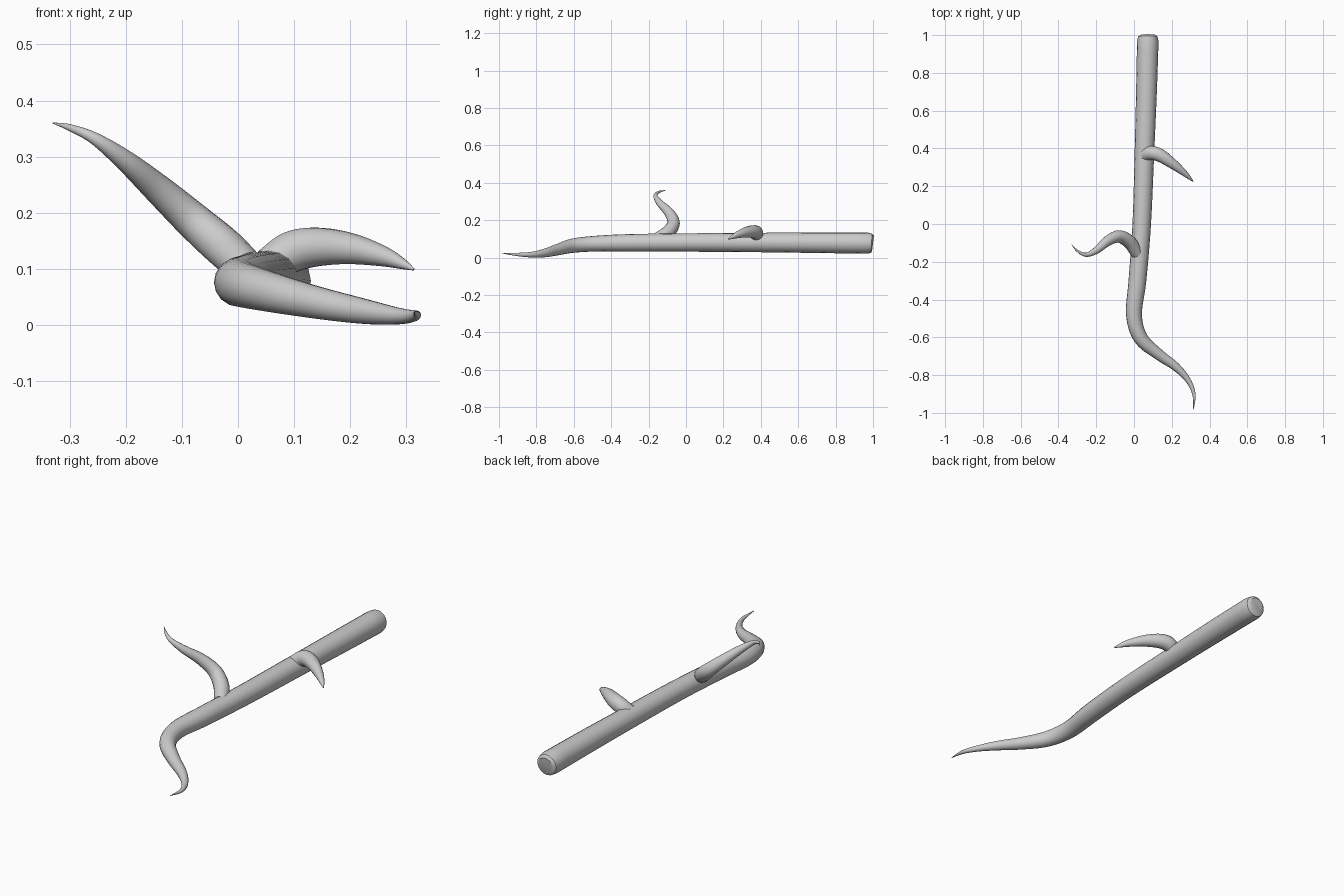
import bpy, bmesh, math
from mathutils import Vector

if "Cube" in bpy.data.objects:
    bpy.data.objects.remove(bpy.data.objects["Cube"])

SIDES = 16


def spline(keys, steps):
    """Catmull-Rom through (x, y, z, radius) keys."""
    k = [Vector(p) for p in keys]
    k = [k[0] * 2 - k[1]] + k + [k[-1] * 2 - k[-2]]
    out = []
    for a, b, c, d in zip(k, k[1:], k[2:], k[3:]):
        for s in range(steps):
            t = s / steps
            out.append(0.5 * (2 * b + (c - a) * t + (2 * a - 5 * b + 4 * c - d) * t * t
                              + (3 * b - a - 3 * c + d) * t ** 3))
    return out + [k[-2]]


def tapered_tube(name, keys, steps=5, butt=()):
    """Sweep a round section along the path; butt = extra rings before the start."""
    pts = [Vector(p) for p in butt] + spline(keys, steps)
    pos = [p.to_3d() for p in pts]
    bm = bmesh.new()
    rings, prev, side = [], None, None
    for i, p in enumerate(pts):
        tan = (pos[min(i + 1, len(pos) - 1)] - pos[max(i - 1, 0)]).normalized()
        if prev is None:
            side = tan.orthogonal().normalized()
        else:
            side = prev.rotation_difference(tan) @ side
        up = tan.cross(side)
        prev = tan
        r = max(p[3], 0.001)
        rings.append([bm.verts.new(pos[i] + r * (side * math.cos(a) + up * math.sin(a)))
                      for a in (2 * math.pi * j / SIDES for j in range(SIDES))])
    for r0, r1 in zip(rings, rings[1:]):
        for j in range(SIDES):
            n = (j + 1) % SIDES
            bm.faces.new((r0[j], r0[n], r1[n], r1[j]))
    bm.faces.new(rings[0][::-1])
    bm.faces.new(rings[-1])
    bmesh.ops.recalc_face_normals(bm, faces=bm.faces)
    me = bpy.data.meshes.new(name)
    bm.to_mesh(me)
    bm.free()
    ob = bpy.data.objects.new(name, me)
    bpy.context.collection.objects.link(ob)
    bpy.ops.object.select_all(action='DESELECT')
    ob.select_set(True)
    bpy.context.view_layer.objects.active = ob
    bpy.ops.object.shade_smooth_by_angle(angle=math.radians(40))
    return ob


# Main stem: blunt cut end at the back, curling tapered tip at the front
tapered_tube("main_stem", [
    (0.073, 0.965, 0.078, 0.057), (0.066, 0.7, 0.08, 0.055),
    (0.056, 0.4, 0.081, 0.052), (0.041, 0.0, 0.081, 0.049),
    (0.018, -0.3, 0.079, 0.047), (0.0, -0.48, 0.075, 0.042),
    (0.036, -0.605, 0.064, 0.038), (0.13, -0.69, 0.042, 0.030),
    (0.22, -0.755, 0.025, 0.023), (0.285, -0.825, 0.016, 0.015),
    (0.317, -0.9, 0.017, 0.009), (0.315, -0.985, 0.024, 0.001)],
    butt=[(0.073, 1.0, 0.076, 0.040), (0.073, 0.992, 0.077, 0.052)])

# Long S-curved twig on the left
tapered_tube("left_twig", [
    (0.016, -0.155, 0.10, 0.033), (-0.025, -0.095, 0.138, 0.036),
    (-0.08, -0.066, 0.186, 0.033), (-0.14, -0.09, 0.24, 0.027),
    (-0.20, -0.140, 0.292, 0.019), (-0.255, -0.163, 0.332, 0.011),
    (-0.30, -0.142, 0.352, 0.006), (-0.33, -0.11, 0.36, 0.001)])

# Short hooked twig on the right
tapered_tube("right_twig", [
    (0.055, 0.365, 0.105, 0.033), (0.095, 0.376, 0.13, 0.037),
    (0.14, 0.362, 0.139, 0.035), (0.20, 0.322, 0.136, 0.028),
    (0.26, 0.275, 0.122, 0.018), (0.295, 0.243, 0.108, 0.009),
    (0.313, 0.226, 0.099, 0.002)])
